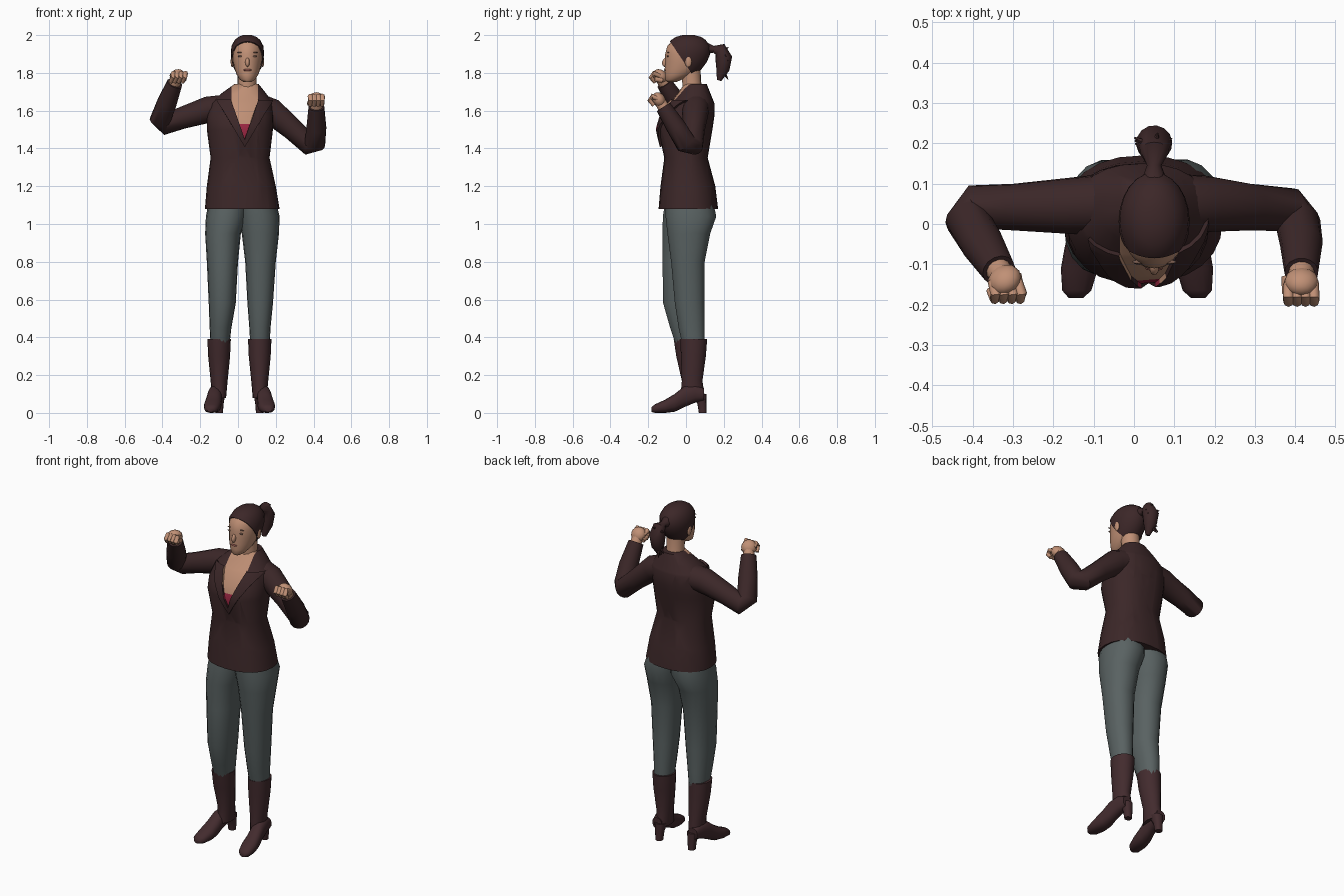
import bpy, bmesh, math, random
from mathutils import Vector

random.seed(4)
cube = bpy.data.objects.get("Cube")
if cube:
    bpy.data.objects.remove(cube)


def material(name, r, g, b):
    mat = bpy.data.materials.new(name)
    mat.use_nodes = True
    mat.diffuse_color = (r, g, b, 1)
    shader = mat.node_tree.nodes["Principled BSDF"]
    shader.inputs["Base Color"].default_value = (r, g, b, 1)
    shader.inputs["Roughness"].default_value = .9
    return mat


jacket = material("jacket brown", .044, .02, .021)
hair = material("hair brown", .045, .02, .021)
boot = material("boot brown", .055, .024, .027)
denim = material("trouser grey", .1, .122, .122)
skin = material("skin", .53, .28, .18)
shirt = material("shirt red", .33, .02, .055)
lips = material("lips", .3, .1, .08)
eye_dark = material("eye shade", .2, .11, .08)


def finish(name, bm, mats, angle=50):
    mesh = bpy.data.meshes.new(name)
    bmesh.ops.recalc_face_normals(bm, faces=bm.faces[:])
    for face in bm.faces:
        face.smooth = True
    bm.to_mesh(mesh)
    bm.free()
    mesh.set_sharp_from_angle(angle=math.radians(angle))
    for mat in mats:
        mesh.materials.append(mat)
    obj = bpy.data.objects.new(name, mesh)
    bpy.context.collection.objects.link(obj)
    return obj


def loft(rings, seg=16, power=1.0):
    """Skin a list of (centre, axis_u, axis_v) rings and cap both ends."""
    bm = bmesh.new()
    shape = lambda t: math.copysign(abs(t) ** power, t)
    loops = []
    for centre, u, v in rings:
        angles = [math.tau * i / seg for i in range(seg)]
        loops.append([bm.verts.new(centre + u * shape(math.cos(a)) + v * shape(math.sin(a)))
                      for a in angles])
    for low, high in zip(loops, loops[1:]):
        for i in range(seg):
            j = (i + 1) % seg
            bm.faces.new((low[i], low[j], high[j], high[i]))
    bm.faces.new(loops[0])
    bm.faces.new(loops[-1])
    bmesh.ops.recalc_face_normals(bm, faces=bm.faces[:])
    return bm


def level(z, x0, x1, y0, y1):
    """Horizontal ring from its extents."""
    return (Vector(((x0 + x1) / 2, (y0 + y1) / 2, z)),
            Vector(((x1 - x0) / 2, 0, 0)), Vector((0, (y1 - y0) / 2, 0)))


def tube(points, radii, seg=14):
    """Round limb following a path."""
    pts = [Vector(p) for p in points]
    rings = []
    for i, p in enumerate(pts):
        along = (pts[min(i + 1, len(pts) - 1)] - pts[max(i - 1, 0)]).normalized()
        u = along.orthogonal().normalized() if i == 0 else (u - along * u.dot(along)).normalized()
        rings.append((p, u * radii[i], along.cross(u) * radii[i]))
    return loft(rings, seg)


def ball(name, centre, size, mat, direction=(0, 0, 1)):
    bm = bmesh.new()
    bmesh.ops.create_uvsphere(bm, u_segments=12, v_segments=8, radius=1)
    obj = finish(name, bm, [mat])
    obj.location = centre
    obj.scale = size
    obj.rotation_euler = Vector(direction).to_track_quat('Z', 'Y').to_euler()
    return obj


def cut(bm, point, normal):
    bmesh.ops.bisect_plane(bm, geom=bm.verts[:] + bm.edges[:] + bm.faces[:],
                           plane_co=point, plane_no=normal)


def raise_faces(bm, faces, height):
    bm.normal_update()
    made = bmesh.ops.extrude_face_region(bm, geom=faces)["geom"]
    verts = [g for g in made if isinstance(g, bmesh.types.BMVert)]
    moves = [(v, v.normal.copy()) for v in verts]
    for v, normal in moves:
        v.co += normal * height


# Jacket body with open neckline, shirt and lapels
body = loft([level(*r) for r in (
    (1.08, -.175, .22, -.145, .17), (1.2, -.165, .2, -.135, .155),
    (1.35, -.145, .167, -.115, .115), (1.5, -.165, .185, -.148, .14),
    (1.57, -.165, .188, -.13, .15), (1.64, -.145, .185, -.085, .15),
    (1.69, -.09, .15, -.045, .13), (1.74, -.02, .11, -.01, .11))], 24, .88)
mid, neck_low, lapel_low = .035, 1.45, 1.41
for side in (-1, 1):
    cut(body, (mid, 0, neck_low), (side, 0, -.35))
    cut(body, (mid, 0, lapel_low), (side, 0, -.6))
    cut(body, (mid + side * .07, 0, 0), (1, 0, 0))
for z in (1.53, 1.65):
    cut(body, (0, 0, z), (0, 0, 1))
cut(body, (0, .03, 0), (0, 1, 0))
lapels = []
for face in body.faces:
    c = face.calc_center_median()
    off = abs(c.x - mid)
    if c.y > .03:
        continue
    if off < min(.35 * (c.z - neck_low), .07):
        face.material_index = 2 if c.z < 1.53 else 1
    elif off < .6 * (c.z - lapel_low) and c.z < 1.65:
        lapels.append(face)
raise_faces(body, lapels, .012)
finish("jacket", body, [jacket, skin, shirt])

# Neck and collar
finish("neck", tube([(.045, .04, 1.66), (.048, .03, 1.75), (.05, .025, 1.83)],
                    [.06, .05, .052]), [skin])

# Head with raised hair cap
head = loft([level(z, .05 - w, .05 + w, y0, y1) for z, w, y0, y1 in (
    (1.752, .022, -.1, -.05), (1.765, .04, -.11, -.02), (1.79, .057, -.112, .04),
    (1.82, .068, -.113, .075), (1.86, .077, -.11, .105), (1.9, .082, -.11, .122),
    (1.94, .079, -.1, .122), (1.97, .063, -.074, .1), (1.985, .045, -.05, .077),
    (1.995, .02, -.015, .04))], 24)
hairline, tilt = Vector((0, -.08, 1.962)), Vector((0, .165, .11))
cut(head, hairline, tilt)
cap = [f for f in head.faces if (f.calc_center_median() - hairline).dot(tilt) > 0]
for face in cap:
    face.material_index = 1
raise_faces(head, cap, .006)
finish("head", head, [skin, hair])

# Face details
ball("nose", (.05, -.108, 1.857), (.012, .018, .026), skin, (0, .35, 1))
ball("mouth", (.05, -.11, 1.815), (.022, .006, .006), lips)
for side, word in ((-1, "right"), (1, "left")):
    ball(word + "_eye", (.05 + side * .037, -.096, 1.888), (.014, .005, .005), eye_dark)
    ball(word + "_brow", (.05 + side * .037, -.094, 1.908), (.018, .005, .003), eye_dark)
    ball(word + "_ear", (.05 + side * .08, .012, 1.86), (.009, .018, .03), skin)

# Ponytail with loose strands
finish("ponytail", tube([(.05, .1, 1.93), (.05, .145, 1.925), (.05, .18, 1.925),
                         (.05, .2, 1.88), (.05, .195, 1.82), (.05, .175, 1.76)],
                        [.035, .018, .036, .045, .036, .012]), [hair])
for i in range(12):
    root = Vector((.05, .19, random.uniform(1.8, 1.93)))
    tip = root + Vector((random.uniform(-.06, .06), random.uniform(.0, .04),
                         random.uniform(-.06, .03)))
    finish("hair_strand", tube([root, tip], [.016, .002], 6), [hair])

# Arms, each ending in a fist
ARMS = {
    "right": [(-.07, .05, 1.61), (-.16, .045, 1.605), (-.3, .042, 1.56), (-.395, .042, 1.527),
              (-.412, .01, 1.55), (-.375, -.05, 1.645), (-.335, -.115, 1.745)],
    "left": [(.1, .05, 1.62), (.18, .05, 1.595), (.29, .042, 1.5), (.385, .035, 1.415),
             (.407, .0, 1.425), (.415, -.05, 1.51), (.415, -.12, 1.62)]}
for word, path in ARMS.items():
    finish(word + "_sleeve", tube(path, [.075, .07, .058, .056, .056, .053, .042]), [jacket])
    wrist = Vector(path[-1])
    along = (wrist - Vector(path[-2])).normalized()
    across = Vector((1, 0, 0))
    inward = along.cross(across).normalized()
    if inward.y > 0:
        inward = -inward
    finish(word + "_wrist", tube([wrist - along * .03, wrist + along * .03], [.034, .03]), [skin])
    palm = wrist + along * .045
    ball(word + "_palm", palm, (.043, .034, .042), skin, along)
    for i in range(4):
        spot = palm + across * (i * .021 - .032) + inward * .02
        curl = [spot + along * .005 - inward * .02, spot + along * .034,
                spot + along * .024 + inward * .022, spot - along * .012 + inward * .018]
        finish(word + "_finger", tube(curl, [.012, .014, .013, .01], 8), [skin])
    sign = 1 if word == "right" else -1
    thumb = palm + across * sign * .036
    finish(word + "_thumb", tube([thumb - along * .025, thumb + inward * .025,
                                  thumb + inward * .042 - across * sign * .03],
                                 [.014, .014, .009], 8), [skin])

# Trouser legs
LEGS = {
    "right": ((.36, -.145, -.045, -.055, .075), (.45, -.15, -.035, -.085, .08),
              (.58, -.155, -.012, -.122, .075), (.8, -.165, .0, -.126, .09),
              (.95, -.174, .015, -.125, .125), (1.04, -.17, .05, -.125, .16),
              (1.12, -.155, .06, -.11, .145)),
    "left": ((.36, .065, .168, -.02, .1), (.45, .06, .172, -.04, .1),
             (.58, .05, .185, -.06, .098), (.8, .038, .2, -.08, .1),
             (.95, .02, .217, -.1, .13), (1.04, .0, .22, -.11, .162),
             (1.12, -.01, .2, -.11, .145))}
for word, rings in LEGS.items():
    finish(word + "_trouser_leg", loft([level(*r) for r in rings], 18, .92), [denim])

# Heeled boots: shaft, foot and heel
for word, x, out, lean in (("right", -.1, -1, -.035), ("left", .115, 1, 0)):
    shaft = [level(z, x - w, x + w, y0 + lean * s, y1 + lean * s) for z, w, y0, y1, s in (
        (.08, .037, -.03, .1, 0), (.17, .045, -.022, .087, 0),
        (.3, .058, -.027, .105, .7), (.39, .062, -.03, .112, 1))]
    finish(word + "_boot_shaft", loft(shaft), [boot])
    foot = [(Vector((x + out * (.022 - y * .12), y, (z0 + z1) / 2)), Vector((w, 0, 0)),
             Vector((0, 0, (z1 - z0) / 2))) for y, w, z0, z1 in (
        (-.183, .018, .005, .03), (-.165, .036, 0, .045), (-.11, .046, 0, .07),
        (-.06, .043, .006, .1), (-.01, .038, .03, .14), (.05, .036, .055, .15),
        (.095, .03, .065, .13))]
    finish(word + "_boot_foot", loft(foot, 16, .85), [boot])
    heel = [level(z, x - w, x + w, y0, .108) for z, w, y0 in (
        (0, .02, .068), (.05, .024, .06), (.1, .033, .03))]
    finish(word + "_boot_heel", loft(heel, 12, .8), [boot])
